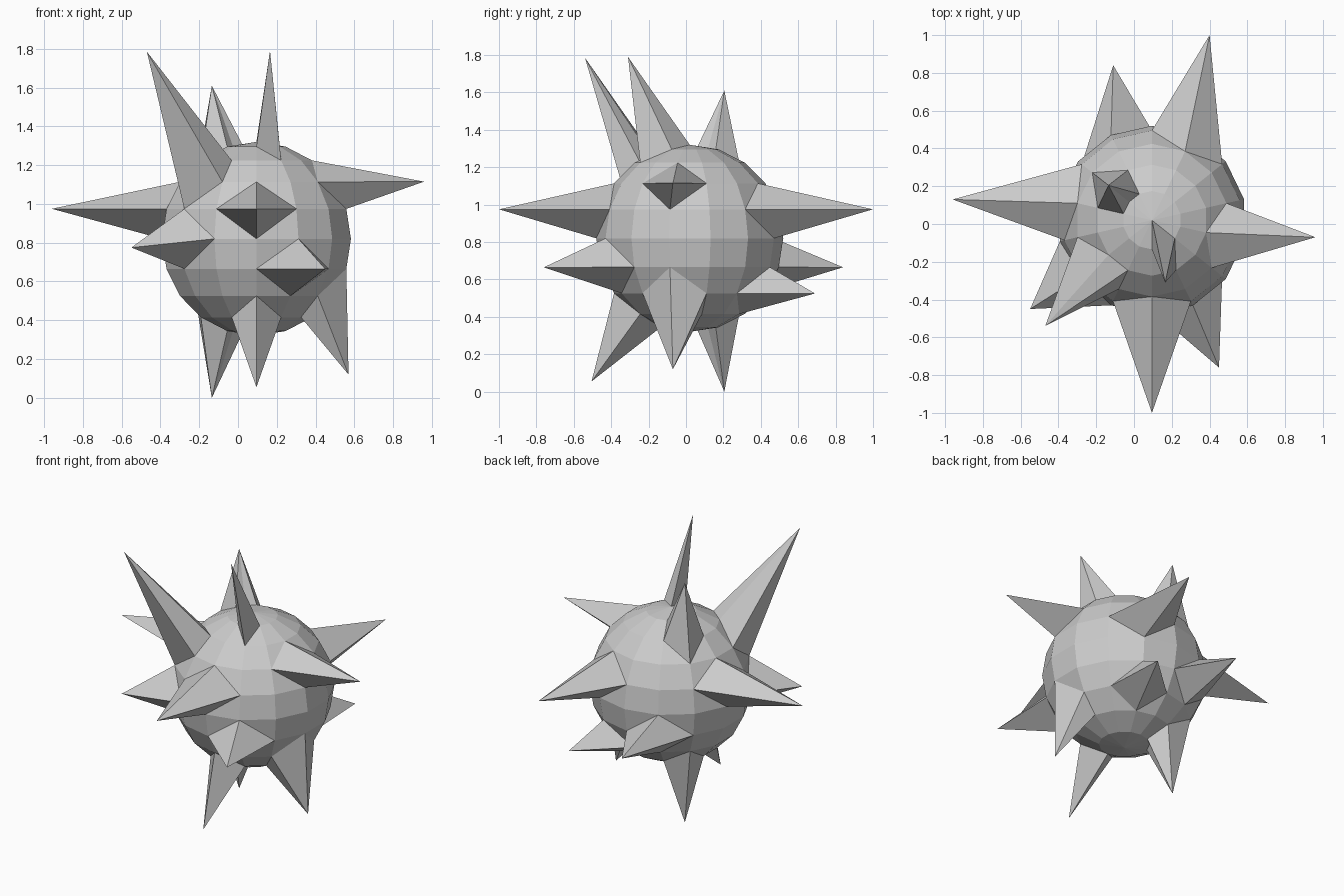
import bpy, bmesh
from math import sin, cos, pi
from mathutils import Vector

cube = bpy.data.objects.get("Cube")
if cube:
    bpy.data.objects.remove(cube)

SEGMENTS, HALF_RINGS, RADIUS = 14, 5, 0.5
CENTRE = Vector((0.095, 0.02, 0.82))

# Spikes: (ring above equator, segment from the front towards +x) -> tip
spikes = {
    (1, 0): (0.095, -1.0, 0.975),     # front
    (1, 6): (0.40, 1.0, 0.975),       # back
    (1, -4): (-0.96, 0.13, 0.975),    # right
    (2, 3): (0.96, -0.07, 1.115),     # left
    (2, -2): (-0.47, -0.54, 1.785),   # tall, front right
    (4, 1): (0.165, -0.31, 1.79),     # tall, top
    (3, -5): (-0.135, 0.205, 1.61),   # top, back right
    (0, -2): (-0.55, -0.45, 0.775),   # side, front right
    (-1, 1): (0.45, -0.76, 0.665),    # side, front left
    (-1, -6): (-0.11, 0.84, 0.665),   # side, back right
    (-2, 6): (0.39, 0.69, 0.525),     # low, back left
    (-2, 3): (0.57, -0.07, 0.12),     # foot, left
    (-3, 0): (0.095, -0.505, 0.055),  # foot, front
    (-3, -5): (-0.135, 0.205, 0.0),   # foot, back right
}
# Corners joined to their spike's tip by a ridge
ridges = [(3, -1), (4, -4), (4, -6), (-4, -4), (-4, -6), (-3, 2), (-3, 4)]


def key(ring, seg):
    return ring, seg % SEGMENTS


tips = {key(*k): Vector(p) for k, p in spikes.items()}
ridges = {key(*k) for k in ridges}

# Ball points, with the chosen ones pulled out into tips
bm = bmesh.new()
verts = {}
for ring in range(1 - HALF_RINGS, HALF_RINGS):
    lat = ring * pi / (2 * HALF_RINGS)
    for seg in range(SEGMENTS):
        lon = seg * 2 * pi / SEGMENTS
        p = CENTRE + RADIUS * Vector((cos(lat) * sin(lon), -cos(lat) * cos(lon), sin(lat)))
        verts[ring, seg] = bm.verts.new(tips.get((ring, seg), p))
top = bm.verts.new(CENTRE + Vector((0, 0, RADIUS)))
bottom = bm.verts.new(CENTRE - Vector((0, 0, RADIUS)))


def face(*keys):
    bm.faces.new([verts[k] for k in keys])


# Ball faces; those touching a tip are split into triangles
for ring in range(1 - HALF_RINGS, HALF_RINGS - 1):
    for seg in range(SEGMENTS):
        cell = [key(ring, seg), key(ring, seg + 1), key(ring + 1, seg + 1), key(ring + 1, seg)]
        i = next((n for n, k in enumerate(cell) if k in tips), None)
        if i is None:
            face(*cell)
            continue
        tip, a, far, b = cell[i:] + cell[:i]
        if far in ridges:
            face(tip, a, far)
            face(tip, far, b)
        else:
            face(tip, a, b)
            face(a, far, b)

# Caps
last = HALF_RINGS - 1
for seg in range(SEGMENTS):
    nxt = (seg + 1) % SEGMENTS
    bm.faces.new((verts[last, seg], verts[last, nxt], top))
    bm.faces.new((verts[-last, nxt], verts[-last, seg], bottom))
bmesh.ops.recalc_face_normals(bm, faces=bm.faces)

mesh = bpy.data.meshes.new("spiked_ball")
bm.to_mesh(mesh)
bm.free()
ball = bpy.data.objects.new("spiked_ball", mesh)
bpy.context.collection.objects.link(ball)

# Grey
grey = bpy.data.materials.new("light_grey")
grey.use_nodes = True
colour = (0.6, 0.6, 0.6, 1)
grey.diffuse_color = colour
grey.node_tree.nodes["Principled BSDF"].inputs["Base Color"].default_value = colour
mesh.materials.append(grey)
